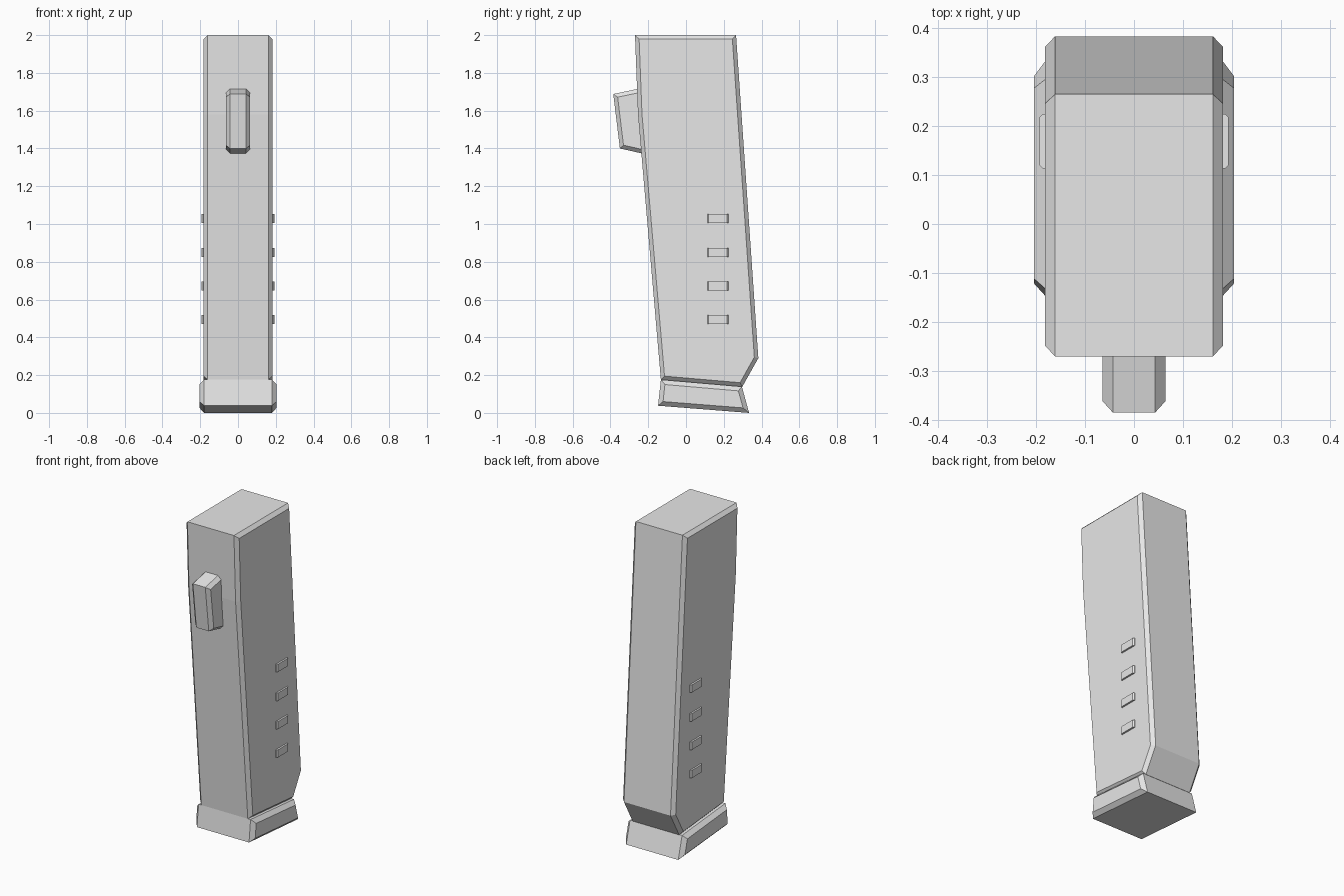
import bpy, bmesh
from mathutils import Vector

if "Cube" in bpy.data.objects:
    bpy.data.objects.remove(bpy.data.objects["Cube"])

grey = bpy.data.materials.new("light grey")
grey.diffuse_color = (0.8, 0.8, 0.8, 1)
grey.use_nodes = True
grey.node_tree.nodes["Principled BSDF"].inputs["Base Color"].default_value = grey.diffuse_color


def inset(points, d):
    """Offset a convex counter-clockwise outline inwards by d."""
    pts = [Vector(p) for p in points]
    result = []
    for i, p in enumerate(pts):
        a = (p - pts[i - 1]).normalized()
        b = (pts[(i + 1) % len(pts)] - p).normalized()
        na, nb = Vector((-a.y, a.x)), Vector((-b.y, b.x))
        result.append(p + (na + nb) * d / (1 + na.dot(nb)))
    return result


def loft(name, rings):
    """Skin a stack of equal-length rings and cap both ends."""
    bm = bmesh.new()
    loops = [[bm.verts.new(co) for co in ring] for ring in rings]
    n = len(loops[0])
    for a, b in zip(loops, loops[1:]):
        for i in range(n):
            j = (i + 1) % n
            bm.faces.new((a[i], a[j], b[j], b[i]))
    bm.faces.new(loops[0][::-1])
    bm.faces.new(loops[-1])
    bmesh.ops.recalc_face_normals(bm, faces=bm.faces)
    mesh = bpy.data.meshes.new(name)
    bm.to_mesh(mesh)
    bm.free()
    mesh.materials.append(grey)
    obj = bpy.data.objects.new(name, mesh)
    bpy.context.collection.objects.link(obj)
    return obj


def chamfered_slab(name, profile, half_width, chamfer):
    """Side profile (y, z) extruded across x, with chamfered side rims."""
    inner = inset(profile, chamfer)
    w = half_width
    layers = [(-w, inner), (-w + chamfer, profile), (w - chamfer, profile), (w, inner)]
    return loft(name, [[(x, p[0], p[1]) for p in pts] for x, pts in layers])


# Slanted main body
chamfered_slab("body", [(-0.133, 0.175), (0.298, 0.138), (0.383, 0.29),
                        (0.265, 2.0), (-0.27, 2.0), (-0.254, 1.58)], 0.182, 0.021)

# Flared foot plate
chamfered_slab("base_plate", [(-0.148, 0.038), (0.334, 0.0),
                              (0.296, 0.139), (-0.133, 0.176)], 0.204, 0.024)

# Catch on the front, running into the body
chamfered_slab("front_catch", [(-0.35, 1.40), (-0.2, 1.366),
                               (-0.2, 1.727), (-0.385, 1.688)], 0.064, 0.021)

# Four small ribs on each side
rib_outline = [(0.17, 0.113), (0.186, 0.113), (0.193, 0.12),
               (0.193, 0.218), (0.186, 0.225), (0.17, 0.225)]
for i, z in enumerate((0.495, 0.672, 0.85, 1.03)):
    for side, s in (("right", 1), ("left", -1)):
        loft(f"{side}_rib_{i + 1}",
             [[(s * x, y, z + dz) for x, y in rib_outline] for dz in (-0.024, 0.024)])
